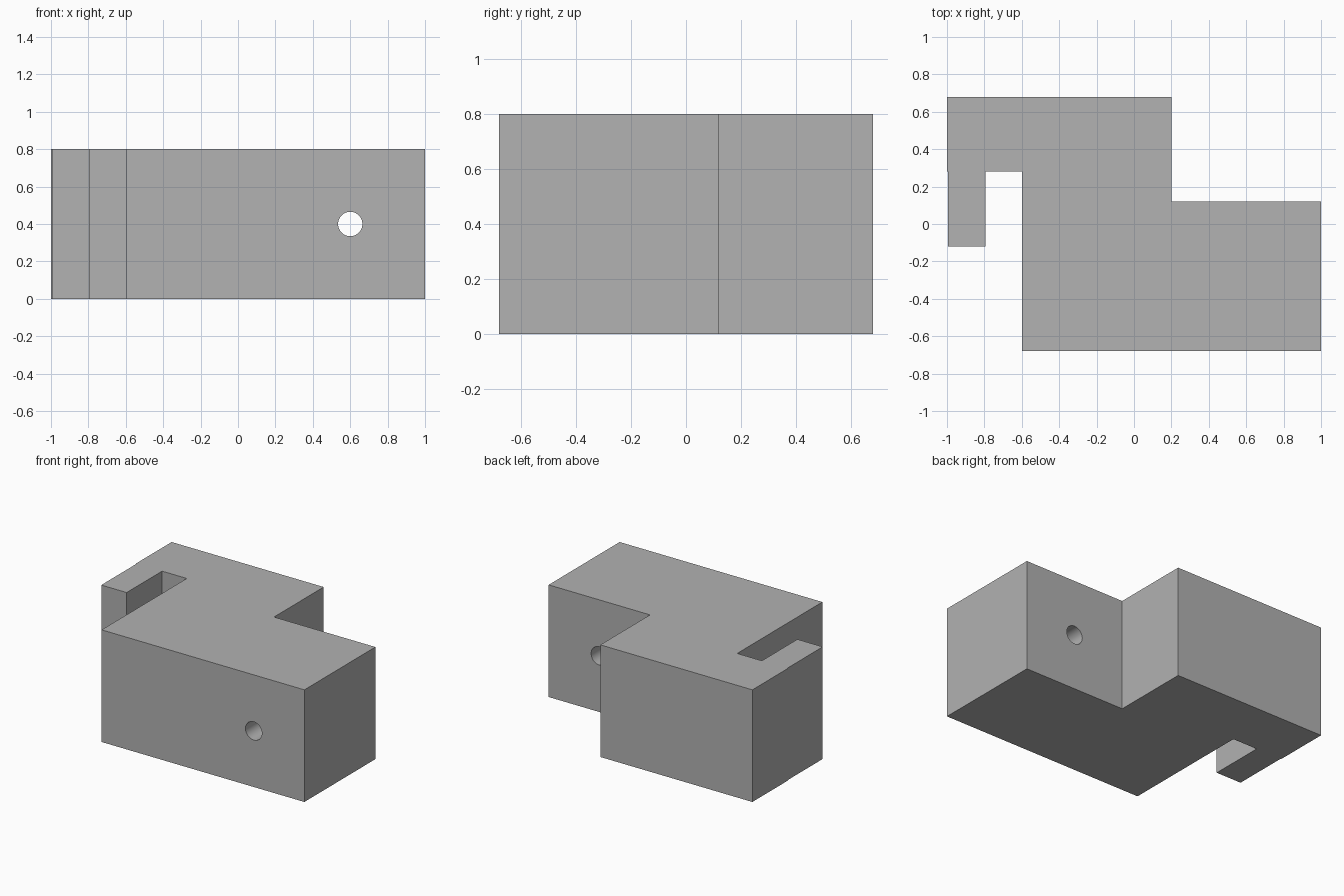
import bpy
import bmesh
import math

cube = bpy.data.objects.get("Cube")
if cube:
    bpy.data.objects.remove(cube, do_unlink=True)

HEIGHT = 0.8

# Single grey material
grey = bpy.data.materials.new("plain grey")
grey.use_nodes = True
colour = (0.445, 0.445, 0.445, 1)
grey.diffuse_color = colour
grey.node_tree.nodes["Principled BSDF"].inputs["Base Color"].default_value = colour


def extrude_profile(name, outline, height):
    """Raise a closed outline from the ground into a solid."""
    bm = bmesh.new()
    base = bm.faces.new([bm.verts.new((x, y, 0)) for x, y in outline])
    raised = bmesh.ops.extrude_face_region(bm, geom=[base])["geom"]
    verts = [g for g in raised if isinstance(g, bmesh.types.BMVert)]
    bmesh.ops.translate(bm, verts=verts, vec=(0, 0, height))
    bmesh.ops.recalc_face_normals(bm, faces=bm.faces)
    mesh = bpy.data.meshes.new(name)
    bm.to_mesh(mesh)
    bm.free()
    mesh.materials.append(grey)
    obj = bpy.data.objects.new(name, mesh)
    bpy.context.collection.objects.link(obj)
    return obj


# Stepped block with a hook arm whose outer side is very slightly recessed
block = extrude_profile("stepped_block", [
    (-0.6, -0.68), (1, -0.68), (1, 0.12), (0.2, 0.12),
    (0.2, 0.68), (-1, 0.68), (-1, 0.28), (-0.995, 0.28),
    (-0.995, -0.12), (-0.795, -0.12), (-0.795, 0.28), (-0.6, 0.28),
], HEIGHT)

# Round hole running front to back
bpy.ops.mesh.primitive_cylinder_add(
    vertices=48, radius=0.065, depth=1.2,
    location=(0.6, -0.28, HEIGHT / 2), rotation=(math.pi / 2, 0, 0))
cutter = bpy.context.object
cutter.name = "hole_cutter"
cutter.hide_render = True
cutter.data.materials.append(grey)

hole = block.modifiers.new("round hole", "BOOLEAN")
hole.operation = "DIFFERENCE"
hole.solver = "EXACT"
hole.object = cutter

bpy.ops.object.select_all(action="DESELECT")
block.select_set(True)
bpy.context.view_layer.objects.active = block
bpy.ops.object.modifier_apply(modifier=hole.name)
bpy.data.objects.remove(cutter, do_unlink=True)
bpy.ops.object.shade_smooth_by_angle(angle=math.radians(30))
